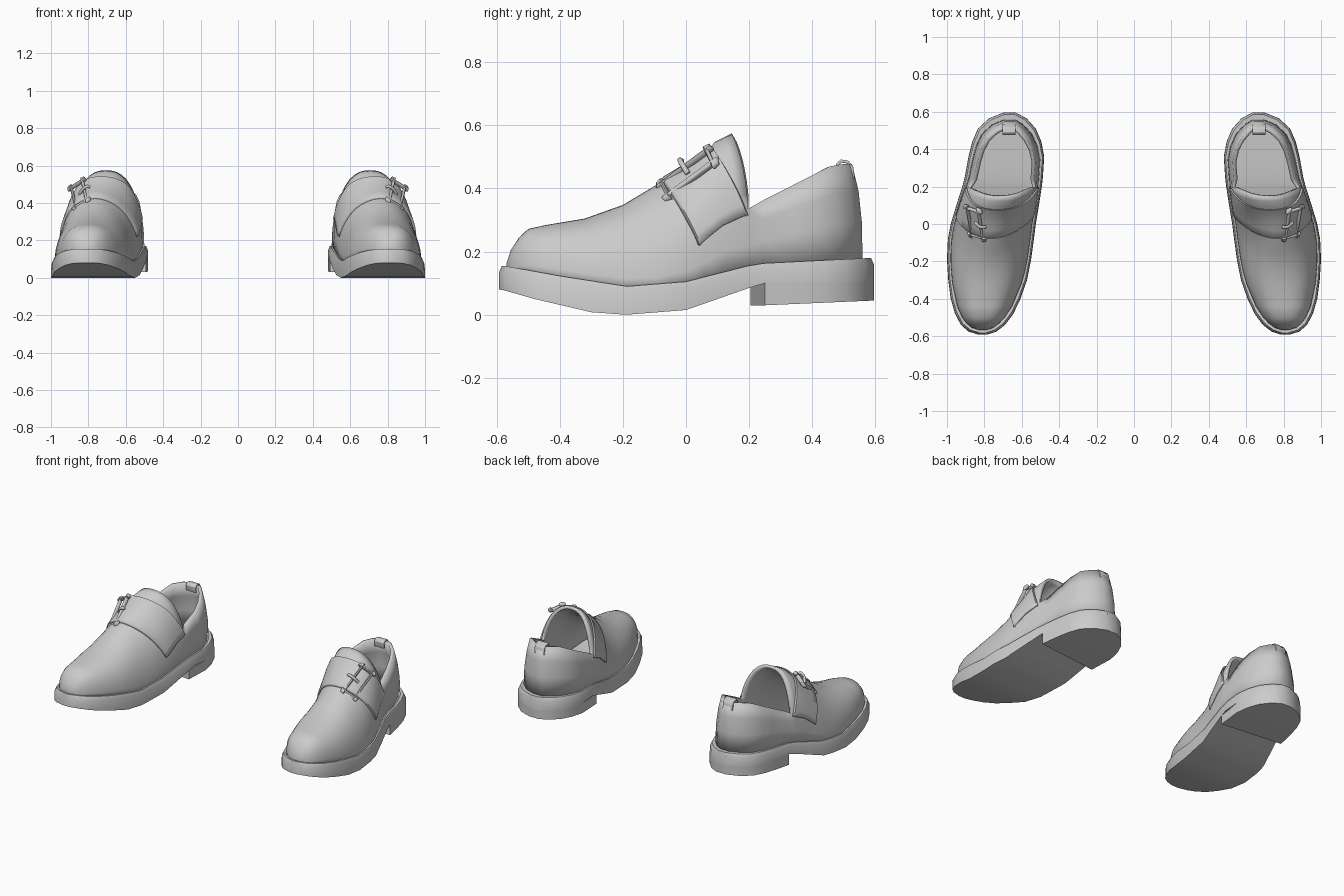
import bpy, bmesh, math
from mathutils import Vector

cube = bpy.data.objects.get("Cube")
if cube:
    bpy.data.objects.remove(cube, do_unlink=True)

grey = bpy.data.materials.new("plain grey")
grey.use_nodes = True
COL = (0.6, 0.6, 0.6, 1)
grey.diffuse_color = COL
grey.node_tree.nodes["Principled BSDF"].inputs["Base Color"].default_value = COL


def interp(table, y, k=1):
    """Piecewise linear lookup of column k by the first column."""
    if y <= table[0][0]:
        return table[0][k]
    for a, b in zip(table, table[1:]):
        if y <= b[0]:
            return a[k] + (b[k] - a[k]) * (y - a[0]) / (b[0] - a[0])
    return table[-1][k]


# Sole outline: y, inner x, outer x
OUTLINE = [(-.592, .785, .83), (-.575, .735, .885), (-.54, .69, .925), (-.48, .645, .957),
           (-.4, .607, .98), (-.3, .572, .993), (-.19, .55, 1.0), (-.08, .535, .995), (0, .525, .98),
           (.1, .508, .95), (.2, .493, .918), (.25, .487, .905), (.36, .48, .885),
           (.44, .495, .865), (.51, .525, .835), (.565, .575, .775), (.595, .63, .70)]
SOLE_TOP = [(-.585, .155), (-.4, .122), (-.19, .09), (0, .105), (.2, .155), (.25, .163), (.595, .18)]
SOLE_LOW = [(-.585, .08), (-.48, .05), (-.3, .008), (-.19, .0), (0, .015), (.1, .05), (.2, .085), (.25, .1)]
# Ridge height along the instep, and roundness of the arch
RIDGE = [(-.568, .165), (-.555, .205), (-.53, .243), (-.5, .272), (-.44, .285), (-.32, .305),
         (-.2, .348), (-.1, .408), (0, .468), (.12, .548), (.2, .575)]
ROUND = [(-.45, 2.5), (-.25, 2.2), (-.1, 1.85), (0, 2.0), (.12, 2.4)]


def finish(name, bm, solid=0, bevel=0, angle=40):
    bmesh.ops.remove_doubles(bm, verts=bm.verts, dist=.0005)
    bmesh.ops.recalc_face_normals(bm, faces=bm.faces)
    me = bpy.data.meshes.new(name)
    bm.to_mesh(me)
    bm.free()
    me.materials.append(grey)
    ob = bpy.data.objects.new(name, me)
    bpy.context.collection.objects.link(ob)
    if solid:
        m = ob.modifiers.new("thickness", 'SOLIDIFY')
        m.thickness, m.offset = solid, -1
    if bevel:
        m = ob.modifiers.new("soft edges", 'BEVEL')
        m.width, m.segments = bevel, 2
    ob.modifiers.new("pair", 'MIRROR').use_mirror_merge = False
    bpy.ops.object.select_all(action='DESELECT')
    ob.select_set(True)
    bpy.context.view_layer.objects.active = ob
    bpy.ops.object.shade_smooth_by_angle(angle=math.radians(angle))


def loft(bm, rows, closed=False, caps=()):
    """Skin a list of point rows; caps lists the row indices to fill."""
    grid = [[bm.verts.new(p) for p in row] for row in rows]
    for a, b in zip(grid, grid[1:]):
        n = len(a)
        for i in range(n if closed else n - 1):
            j = (i + 1) % n
            bm.faces.new((a[i], a[j], b[j], b[i]))
    for c in caps:
        bm.faces.new(grid[c])


# Sole with toe spring
bm = bmesh.new()
rows = []
for y, xi, xo in OUTLINE:
    lo, hi = interp(SOLE_LOW, y), interp(SOLE_TOP, y)
    rows.append([(xi, y, lo), (xi + .002, y, hi - .02), (xi + .01, y * .985, hi),
                 (xo - .01, y * .985, hi), (xo - .002, y, hi - .02), (xo, y, lo)])
loft(bm, rows, True, (0, -1))
finish("sole", bm)

# Heel block with slanted front
bm = bmesh.new()
rows = []
for y in [.205] + [r[0] for r in OUTLINE if r[0] > .3]:
    yo = .25 if y < .21 else y
    base = .03 + .015 * max(0, y - .25) / .345
    xi, xo = interp(OUTLINE, y, 1), interp(OUTLINE, yo, 2)
    rows.append([(xi, y, base), (xi, y, interp(SOLE_LOW, y)), (xo, yo, interp(SOLE_LOW, yo)), (xo, yo, base)])
loft(bm, rows, True, (0, -1))
finish("heel_block", bm)

# Upper: arched vamp plus wall round the heel
STEPS, K = 24, 3


def vamp(y, th, off=0):
    """Point on the arched front of the upper, pushed out by off."""
    yo = y * 1.035 if y < 0 else y
    xi, xo = interp(OUTLINE, yo, 1), interp(OUTLINE, yo, 2)
    w = (xo - xi) / 2 - .018 + off
    zb = interp(SOLE_TOP, yo) - .015
    h = interp(RIDGE, y) - zb + off
    c, s = math.cos(th), max(0, math.sin(th))
    power = 2 / interp(ROUND, y)
    shift = .055 * max(0, (y - .04) / .16) * s ** 3
    return Vector(((xi + xo) / 2 - w * math.copysign(abs(c) ** power, c), y - shift, zb + h * s ** power))


bm = bmesh.new()
ys = [r[0] for r in RIDGE[:-2]] + [-.26, -.15, -.05, .06, .12, .165, .2]
loft(bm, [[vamp(y, math.pi * i / STEPS) for i in range(STEPS + 1)] for y in sorted(ys)], caps=(0,))


def wall(x, y, side):
    """Column of the heel wall from sole to rim."""
    cx = (interp(OUTLINE, y, 1) + interp(OUTLINE, y, 2)) / 2
    rim = interp([(.2, .34), (.51, .47), (.565, .478)], y)
    zb = interp(SOLE_TOP, y) - .015
    col = []
    for j in range(K + 1):
        t = (math.sin(math.pi * j / STEPS) / math.sin(math.pi * K / STEPS)) ** (2 / 2.4)
        ins = .02 + .027 * t * t
        half = max(abs(x - cx) - ins * min(1, abs(x - cx) / .13), 0)
        col.append((cx + side * half, .2 + (y - .2) * (.91 - .085 * t ** 3), zb + (rim - zb) * t))
    return col


back = [r for r in OUTLINE if r[0] > .22]
cols = [[vamp(.2, math.pi * j / STEPS) for j in range(K + 1)]]
cols += [wall(xi, y, -1) for y, xi, xo in back]
cols += [wall(xo, y, 1) for y, xi, xo in reversed(back)]
cols += [[vamp(.2, math.pi * (STEPS - j) / STEPS) for j in range(K + 1)]]
loft(bm, cols)
finish("upper", bm, solid=.02, angle=50)

# Strap over the instep
bm = bmesh.new()
rows = []
for v in (0, .03, .25, .5, .75, .97, 1):
    lift = .003 if v in (0, 1) else .013
    row = []
    a0 = .28 + .06 * v
    for i in range(29):
        th = a0 + (math.pi - 2 * a0) * i / 28
        drop = 1 - math.sin(th) ** 1.3
        row.append(vamp(-.078 + .145 * drop + v * (.165 + .01 * (1 - drop)), th, lift))
    rows.append(row)
loft(bm, rows)
finish("strap", bm, solid=.012, angle=50)


# Buckle frame and prong
def rod(name, pts, r, cyclic):
    cu = bpy.data.curves.new(name, 'CURVE')
    cu.dimensions, cu.bevel_depth, cu.bevel_resolution = '3D', r, 2
    cu.use_fill_caps = True
    sp = cu.splines.new('POLY')
    sp.points.add(len(pts) - 1)
    for p, q in zip(sp.points, pts):
        p.co = (*q, 1)
    sp.use_cyclic_u = cyclic
    tmp = bpy.data.objects.new(name + "_tmp", cu)
    bpy.context.collection.objects.link(tmp)
    bpy.context.view_layer.update()
    bm = bmesh.new()
    bm.from_mesh(tmp.to_mesh())
    tmp.to_mesh_clear()
    bpy.data.objects.remove(tmp, do_unlink=True)
    finish(name, bm, angle=60)


u = Vector((.03, .178, .132)).normalized()
v = Vector((.095, .04, -.053))
v = (v - u * v.dot(u)).normalized()
n = u.cross(v) if u.cross(v).z > 0 else v.cross(u)
centre = Vector((.843, .012, .44)) + n * .012
corners = []
for su, sv in ((1, 1), (-1, 1), (-1, -1), (1, -1)):
    turn = ((1, 0), (.7, .7), (0, 1)) if su * sv < 0 else ((0, 1), (.7, .7), (1, 0))
    for a, b in turn:
        corners.append(centre + u * su * (.088 + .014 * a) + v * sv * (.036 + .014 * b))
rod("buckle_frame", corners, .0125, True)
rod("buckle_prong", [centre + v * d + n * e for d, e in
                     ((-.072, .002), (-.064, .014), (-.045, .017), (-.02, .008), (.0, -.002))], .009, False)

# Pull tab folded over the heel rim
bm = bmesh.new()
rows = []
for y, z in ((.535, .43), (.53, .468), (.515, .488), (.49, .492), (.475, .478), (.478, .44)):
    rows.append([(.668 + d, y, z) for d in (-.035, 0, .035)])
loft(bm, rows)
finish("heel_tab", bm, solid=.01, bevel=.003)
